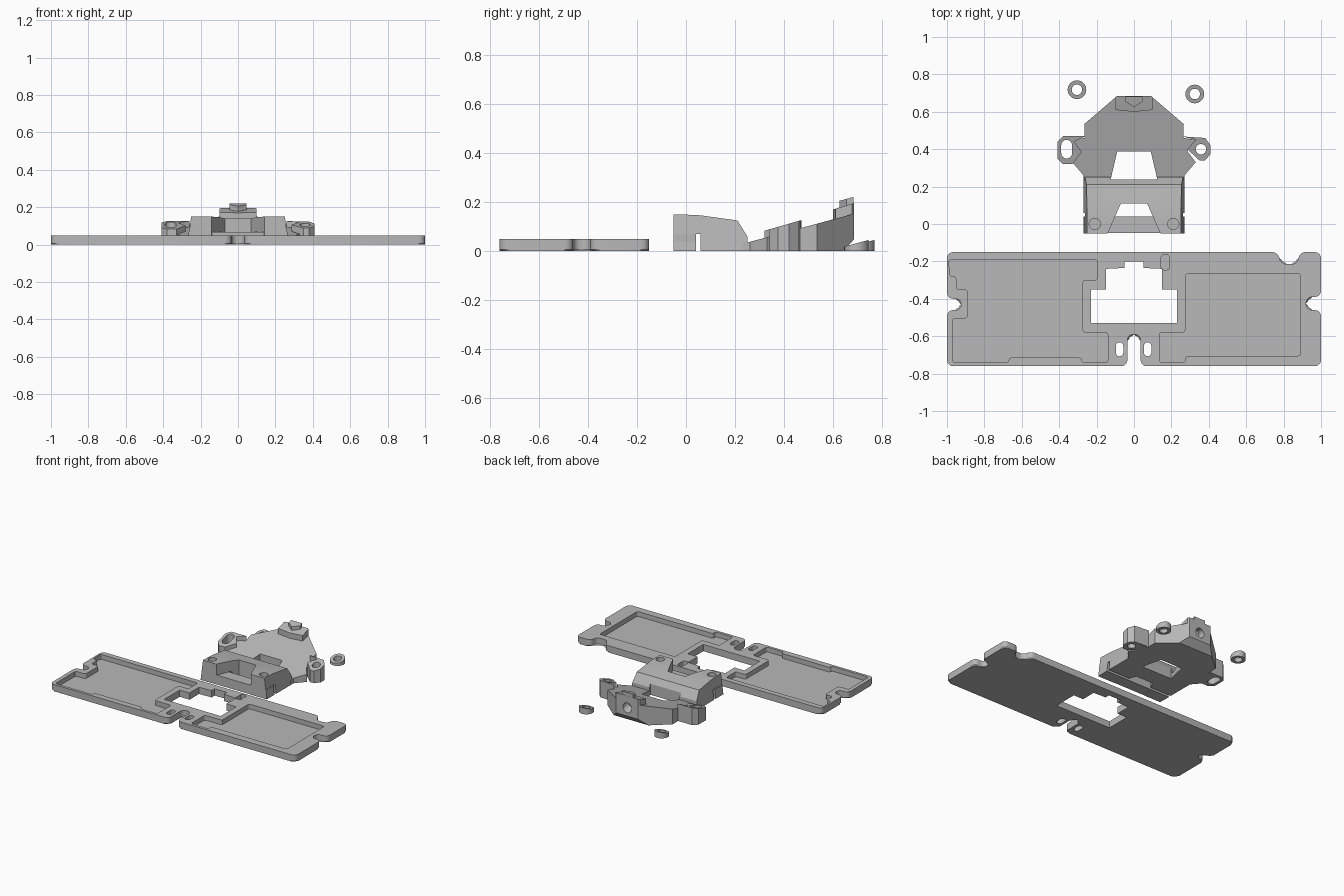
import bpy, bmesh, math
from mathutils import Vector

if "Cube" in bpy.data.objects:
    bpy.data.objects.remove(bpy.data.objects["Cube"])

grey = bpy.data.materials.new("plain_grey")
grey.diffuse_color = (0.48, 0.48, 0.48, 1)
grey.use_nodes = True
grey.node_tree.nodes["Principled BSDF"].inputs["Base Color"].default_value = grey.diffuse_color


def rounded(pts, r, n=5):
    """Round every corner of an outline, limited by the neighbouring edges."""
    out = []
    for i, p in enumerate(pts):
        p = Vector(p)
        a, b = Vector(pts[i - 1]) - p, Vector(pts[(i + 1) % len(pts)]) - p
        d = min(r, a.length * 0.495, b.length * 0.495)
        s, e = p + a.normalized() * d, p + b.normalized() * d
        for k in range(n + 1):
            t = k / n
            w = 0.83 * t * (1 - t) * 2  # weight that brings the curve near an arc
            q = s * (1 - t) ** 2 + p * w + e * t ** 2
            out.append(q / ((1 - t) ** 2 + w + t ** 2))
    return out


def circle(x, y, r, n=24):
    return [(x + r * math.cos(2 * math.pi * k / n), y + r * math.sin(2 * math.pi * k / n)) for k in range(n)]


def stadium(x, y, w, h):
    r, k = w / 2, h / 2 - w / 2
    return [(x + r * math.cos(math.pi * i / 8), y + k + r * math.sin(math.pi * i / 8)) for i in range(9)] + \
           [(x + r * math.cos(math.pi * i / 8), y - k + r * math.sin(math.pi * i / 8)) for i in range(8, 17)]


def finish(name, bm):
    bmesh.ops.recalc_face_normals(bm, faces=bm.faces)
    me = bpy.data.meshes.new(name)
    bm.to_mesh(me)
    bm.free()
    ob = bpy.data.objects.new(name, me)
    bpy.context.collection.objects.link(ob)
    me.materials.append(grey)
    return ob


def prism(name, pts, z0, z1, chamfer=0):
    """Upright prism; z1 is a height or a function of y for a sloping top."""
    top = z1 if callable(z1) else (lambda y: z1)
    bm = bmesh.new()
    lo = [bm.verts.new((x, y, z0)) for x, y in pts]
    hi = [bm.verts.new((x, y, top(y))) for x, y in pts]
    base = bm.faces.new(lo)
    bm.faces.new(hi)
    for i in range(len(pts)):
        j = (i + 1) % len(pts)
        bm.faces.new((lo[i], lo[j], hi[j], hi[i]))
    if chamfer:
        bmesh.ops.bevel(bm, geom=list(base.edges), offset=chamfer, segments=1, affect='EDGES')
    return finish(name, bm)


def side_profile(name, yz, half):
    """Profile in y and z, extruded across x; half width is a function of z."""
    bm = bmesh.new()
    l = [bm.verts.new((-half(z), y, z)) for y, z in yz]
    r = [bm.verts.new((half(z), y, z)) for y, z in yz]
    bm.faces.new(l)
    bm.faces.new(r)
    for i in range(len(yz)):
        j = (i + 1) % len(yz)
        bm.faces.new((l[i], l[j], r[j], r[i]))
    return finish(name, bm)


def boolean(ob, tool, op='DIFFERENCE'):
    m = ob.modifiers.new("bool", 'BOOLEAN')
    m.operation, m.solver, m.object = op, 'EXACT', tool
    bpy.context.view_layer.objects.active = ob
    bpy.ops.object.modifier_apply(modifier=m.name)
    bpy.data.objects.remove(tool)


def cut(ob, pts, z0=-0.1, z1=0.4):
    boolean(ob, prism("cutter", pts, z0, z1))


def box(x0, x1, y0, y1):
    return [(x0, y0), (x1, y0), (x1, y1), (x0, y1)]


# Tray with edge notches
outline = [(-1, -0.15), (0.77, -0.15), (0.785, -0.215), (0.875, -0.215), (0.885, -0.15), (1, -0.15),
           (1, -0.39), (0.92, -0.39), (0.92, -0.46), (1, -0.46), (1, -0.76),
           (0.035, -0.76), (0.035, -0.59), (-0.035, -0.59), (-0.035, -0.76),
           (-1, -0.76), (-1, -0.46), (-0.925, -0.46), (-0.925, -0.40), (-1, -0.40)]
tray = prism("tray", rounded(outline, 0.035), 0, 0.05, chamfer=0.007)

# Central stepped opening and slots beside the cable notch
half = [(0.23, -0.53), (0.23, -0.35), (0.15, -0.35), (0.15, -0.24), (0.05, -0.235), (0.05, -0.2)]
cut(tray, half + [(-x, y) for x, y in reversed(half)])
for x in (-0.077, 0.073):
    cut(tray, stadium(x, -0.67, 0.04, 0.075))

# Recessed pockets
left_pocket = [(-0.99, -0.19), (-0.195, -0.19), (-0.195, -0.30), (-0.275, -0.30), (-0.275, -0.58),
               (-0.14, -0.58), (-0.14, -0.74), (-0.28, -0.74), (-0.28, -0.715), (-0.67, -0.715),
               (-0.67, -0.74), (-0.97, -0.74), (-0.97, -0.505), (-0.89, -0.505), (-0.89, -0.35),
               (-0.95, -0.35), (-0.95, -0.28), (-0.985, -0.28)]
right_pocket = [(0.275, -0.265), (0.89, -0.265), (0.89, -0.705), (0.275, -0.705), (0.275, -0.74),
                (0.135, -0.74), (0.135, -0.58), (0.275, -0.58)]
for pocket in (left_pocket, right_pocket, box(0.145, 0.19, -0.245, -0.165)):
    cut(tray, rounded(pocket, 0.015, 3), 0.015, 0.2)

# Front block with tapered sides
block = side_profile("front_block", [(-0.05, 0), (-0.05, 0.15), (0.05, 0.147), (0.21, 0.125), (0.25, 0.06),
                                     (0.25, 0)], lambda z: 0.27 - 0.13 * z)
cut(block, [(-0.145, -0.06), (0.145, -0.06), (0.07, 0.11), (-0.07, 0.11)])
boolean(block, prism("cutter", box(-0.4, 0.4, 0.04, 0.06), -0.1, 0.07))
for x in (-0.21, 0.21):
    cut(block, circle(x, 0, 0.03), 0.07)
front_bar = prism("front_bar", box(-0.265, 0.265, -0.049, 0.039), 0.0005, 0.069)


# Sloping rear plate
def slope(y):
    return 0.035 + 0.27 * (y - 0.25)


plate = prism("rear_plate", [(-0.27, 0.23), (0.27, 0.23), (0.27, 0.26), (0.33, 0.33), (0.285, 0.39), (0.33, 0.45),
                             (0.265, 0.46), (0.265, 0.535), (0.09, 0.685), (-0.09, 0.685), (-0.265, 0.535),
                             (-0.265, 0.46), (-0.33, 0.45), (-0.285, 0.39), (-0.33, 0.33), (-0.27, 0.26)], 0, slope)

# Raised back bracket and its small cap
bracket = prism("back_bracket", [(-0.1, 0.61), (0, 0.6), (0.1, 0.61), (0.1, 0.677), (0.09, 0.685), (-0.09, 0.685),
                                 (-0.1, 0.677)], 0.02, lambda y: 0.17 + 0.3 * (y - 0.6))
cap = prism("bracket_cap", [(-0.045, 0.655), (0, 0.625), (0.045, 0.655), (0.045, 0.683), (-0.045, 0.683)],
            0.15, lambda y: 0.205 + 0.27 * (y - 0.625))

# Window, undercut at the rear edge and screw hole through the back wall
window = [(-0.125, 0.237), (0.125, 0.237), (0.09, 0.387), (-0.09, 0.387)]
cut(plate, window)
cut(block, window)
for part in (plate, bracket):
    boolean(part, side_profile("cutter", [(0.64, -0.02), (0.64, 0), (0.687, 0.05), (0.75, 0.05), (0.75, -0.02)],
                               lambda z: 0.5))
    bpy.ops.mesh.primitive_cylinder_add(vertices=24, radius=0.035, depth=0.1, location=(0, 0.68, 0.11),
                                        rotation=(math.radians(75), 0, 0))
    boolean(part, bpy.context.object)


# Mounting ears
def ear_top(y):
    return 0.08 + 0.29 * (y - 0.31)


left_ear = prism("left_ear", [(-0.26, 0.47), (-0.38, 0.47), (-0.41, 0.44), (-0.41, 0.35), (-0.38, 0.32),
                              (-0.33, 0.32), (-0.28, 0.385), (-0.32, 0.44)], 0, ear_top)
cut(left_ear, stadium(-0.36, 0.4, 0.058, 0.1))
right_ear = prism("right_ear", [(0.26, 0.468), (0.38, 0.46), (0.41, 0.42), (0.41, 0.375), (0.38, 0.34),
                                (0.35, 0.34), (0.285, 0.4), (0.33, 0.45)], 0, ear_top)
cut(right_ear, circle(0.358, 0.4, 0.028))

# Loose wedge-topped spacers
for side, x, y in (("left", -0.305, 0.718), ("right", 0.325, 0.695)):
    ring = prism(side + "_spacer", circle(x, y, 0.05), 0, lambda v: 0.032 + 0.27 * (v - y))
    cut(ring, circle(x, y, 0.028))

# Crisp edges with smooth curves
for ob in bpy.context.scene.objects:
    bpy.ops.object.select_all(action='DESELECT')
    ob.select_set(True)
    bpy.context.view_layer.objects.active = ob
    bpy.ops.object.shade_smooth_by_angle(angle=math.radians(25))
